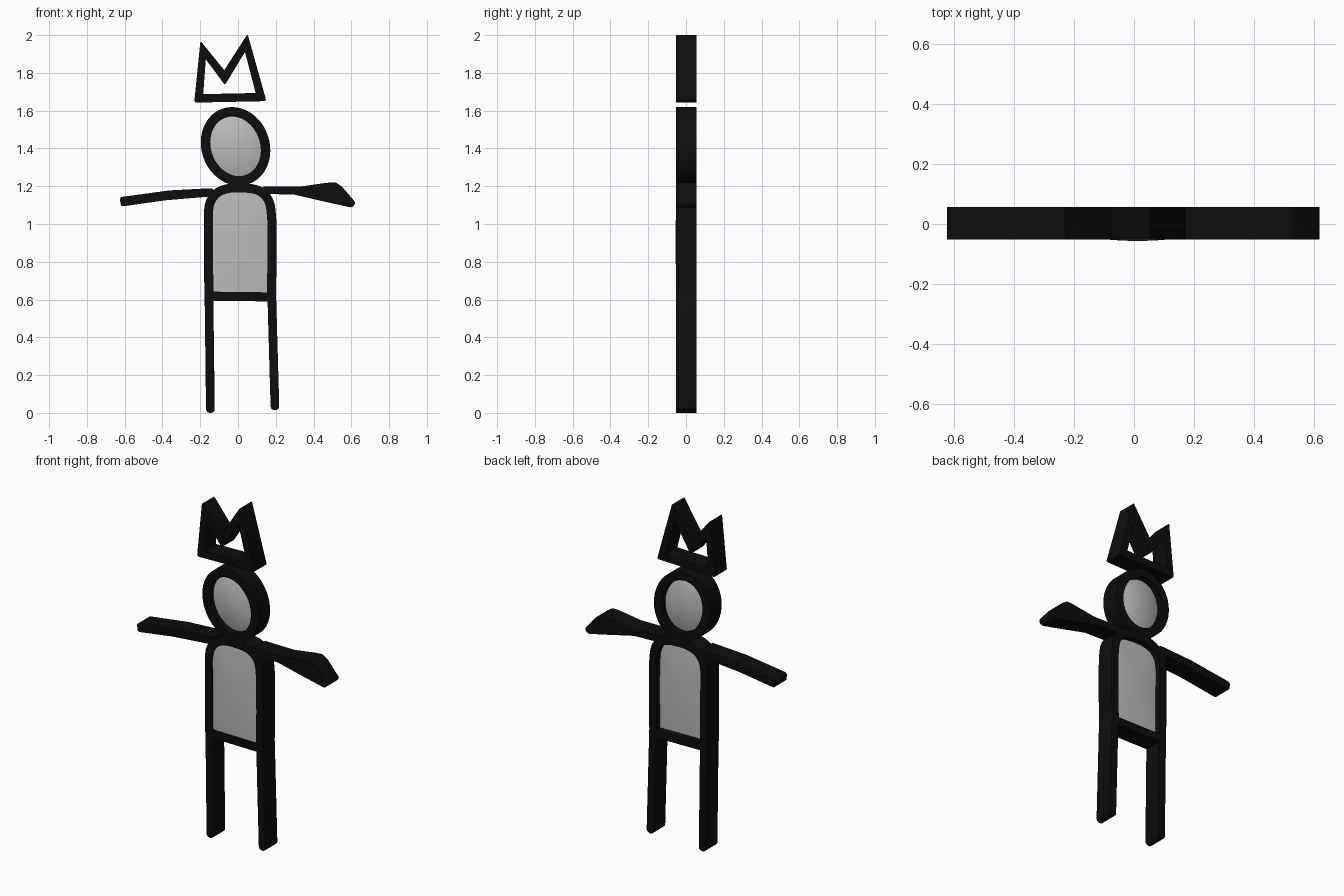
import bpy, bmesh, math
from mathutils import Vector

cube = bpy.data.objects.get("Cube")
if cube:
    bpy.data.objects.remove(cube, do_unlink=True)

FRONT, BACK = -0.052, 0.056


def material(name, value):
    m = bpy.data.materials.new(name)
    m.use_nodes = True
    color = (value, value, value, 1)
    m.diffuse_color = color
    bsdf = next(n for n in m.node_tree.nodes if n.type == 'BSDF_PRINCIPLED')
    bsdf.inputs["Base Color"].default_value = color
    return m


BLACK = material("black ink", 0.004)
GREY = material("light grey", 0.5)


def finish(name, bm, mat, angle):
    bmesh.ops.recalc_face_normals(bm, faces=bm.faces[:])
    me = bpy.data.meshes.new(name)
    bm.to_mesh(me)
    bm.free()
    me.materials.append(mat)
    ob = bpy.data.objects.new(name, me)
    bpy.context.collection.objects.link(ob)
    bpy.ops.object.select_all(action='DESELECT')
    ob.select_set(True)
    bpy.context.view_layer.objects.active = ob
    bpy.ops.object.shade_smooth_by_angle(angle=math.radians(angle))
    return ob


def slab(name, points, cells, rounding):
    """Extrude flat cells through the depth and round the convex corners."""
    bm = bmesh.new()
    vs = [bm.verts.new((p[0], FRONT, p[1])) for p in points]
    faces = [bm.faces.new([vs[i] for i in c]) for c in cells]
    ext = bmesh.ops.extrude_face_region(bm, geom=faces, use_keep_orig=True)
    new = [g for g in ext["geom"] if isinstance(g, bmesh.types.BMVert)]
    bmesh.ops.translate(bm, verts=new, vec=(0, BACK - FRONT, 0))
    bmesh.ops.recalc_face_normals(bm, faces=bm.faces[:])
    corners = []
    for e in bm.edges:
        along = e.verts[1].co - e.verts[0].co
        if abs(along.y) > 0.1 and len(e.link_faces) == 2:
            if e.calc_face_angle_signed() > math.radians(35):
                corners.append(e)
    if corners:
        bmesh.ops.bevel(bm, geom=corners, offset=rounding, segments=4,
                        profile=0.5, affect='EDGES', clamp_overlap=True)
    return finish(name, bm, BLACK, 35)


def stroke(name, path, width, closed=False, rounding=0.012):
    """Thick line along a path, mitred at its corners."""
    pts = [Vector(p) for p in path]
    n, half = len(pts), width / 2
    outline = []
    for i, p in enumerate(pts):
        before = pts[i - 1] if closed or i else None
        after = pts[(i + 1) % n] if closed or i < n - 1 else None
        d1 = (p - before).normalized() if before else (after - p).normalized()
        d2 = (after - p).normalized() if after else d1
        n1, n2 = Vector((-d1.y, d1.x)), Vector((-d2.y, d2.x))
        nn = (n1 + n2).normalized()
        miter = half / max(nn.dot(n1), 0.2)
        turn = d1.x * d2.y - d1.y * d2.x
        outer = min(miter, half * 1.8)
        left, right = (miter, outer) if turn > 0 else (outer, miter)
        outline += [p + nn * left, p - nn * right]
    cells = []
    for i in range(n if closed else n - 1):
        a, b = 2 * i, 2 * ((i + 1) % n)
        cells.append((a, a + 1, b + 1, b))
    return slab(name, outline, cells, rounding)


def panel(name, path, front, back, bulge):
    """Pillow-shaped filling that bulges at the front and the back."""
    xs, zs = [p[0] for p in path], [p[1] for p in path]
    c = Vector(((min(xs) + max(xs)) / 2, (min(zs) + max(zs)) / 2))
    bm = bmesh.new()
    radii = (0.15, 0.35, 0.55, 0.75, 0.9, 1.0)
    layers = [(r, front - bulge * (1 - r * r)) for r in radii]
    layers += [(r, back + bulge * (1 - r * r)) for r in reversed(radii)]
    rings = []
    for r, y in layers:
        rings.append([bm.verts.new((c.x + (x - c.x) * r, y, c.y + (z - c.y) * r))
                      for x, z in path])
    n = len(path)
    for a, b in zip(rings, rings[1:]):
        for i in range(n):
            j = (i + 1) % n
            bm.faces.new((a[i], a[j], b[j], b[i]))
    for ring, y in ((rings[0], front - bulge), (rings[-1], back + bulge)):
        tip = bm.verts.new((c.x, y, c.y))
        for i in range(n):
            bm.faces.new((ring[i], ring[(i + 1) % n], tip))
    return finish(name, bm, GREY, 50)


def smooth_path(pts, steps=4):
    """Catmull-Rom curve through the points."""
    p = [Vector(q) for q in pts]
    p = [2 * p[0] - p[1]] + p + [2 * p[-1] - p[-2]]
    out = []
    for a, b, c, d in zip(p, p[1:], p[2:], p[3:]):
        for k in range(steps):
            t = k / steps
            out.append(0.5 * (2 * b + (c - a) * t + (2 * a - 5 * b + 4 * c - d) * t * t
                              + (3 * b - a - 3 * c + d) * t ** 3))
    return out + [p[-2]]


# Crown
stroke("crown", [(-0.208, 1.665), (-0.188, 1.932), (-0.071, 1.775),
                 (0.045, 1.967), (0.122, 1.672)], 0.044, closed=True)

# Head: slightly slanted oval
head = []
for i in range(48):
    t = math.tau * i / 48
    dz = 0.183 * math.sin(t)
    head.append((-0.013 + 0.158 * math.cos(t) - 0.1 * dz, 1.411 + dz))
stroke("head_outline", head, 0.05, closed=True)
panel("face", head, -0.012, 0.012, 0.033)

# Torso: arched outline with a straight hem
arch = smooth_path([(-0.157, 1.06), (-0.147, 1.115), (-0.11, 1.165), (-0.05, 1.188),
                    (0.02, 1.191), (0.095, 1.182), (0.145, 1.15), (0.17, 1.1),
                    (0.179, 1.02)])
sides = [(-0.154, 0.618), (-0.156, 0.84)], [(0.18, 0.82), (0.177, 0.614)]
torso = sides[0] + [tuple(p) for p in arch] + sides[1]
stroke("torso_outline", torso, 0.048, closed=True)
panel("torso_panel", torso, -0.043, 0.02, 0.0135)

# Legs
stroke("right_leg", [(-0.154, 0.645), (-0.146, 0.0)], 0.046, rounding=0.02)
stroke("left_leg", [(0.178, 0.645), (0.196, 0.015)], 0.046, rounding=0.02)

# Arms
right = [(-0.626, 1.142), (-0.36, 1.178), (-0.13, 1.19), (-0.13, 1.147),
         (-0.39, 1.125), (-0.62, 1.092)]
left = [(0.13, 1.2), (0.33, 1.198), (0.46, 1.217), (0.515, 1.222), (0.55, 1.198),
        (0.624, 1.112), (0.605, 1.086), (0.46, 1.118), (0.3, 1.155), (0.13, 1.16)]
for name, shape in (("right_arm", right), ("left_arm", left)):
    slab(name, shape, [range(len(shape))], 0.013)
